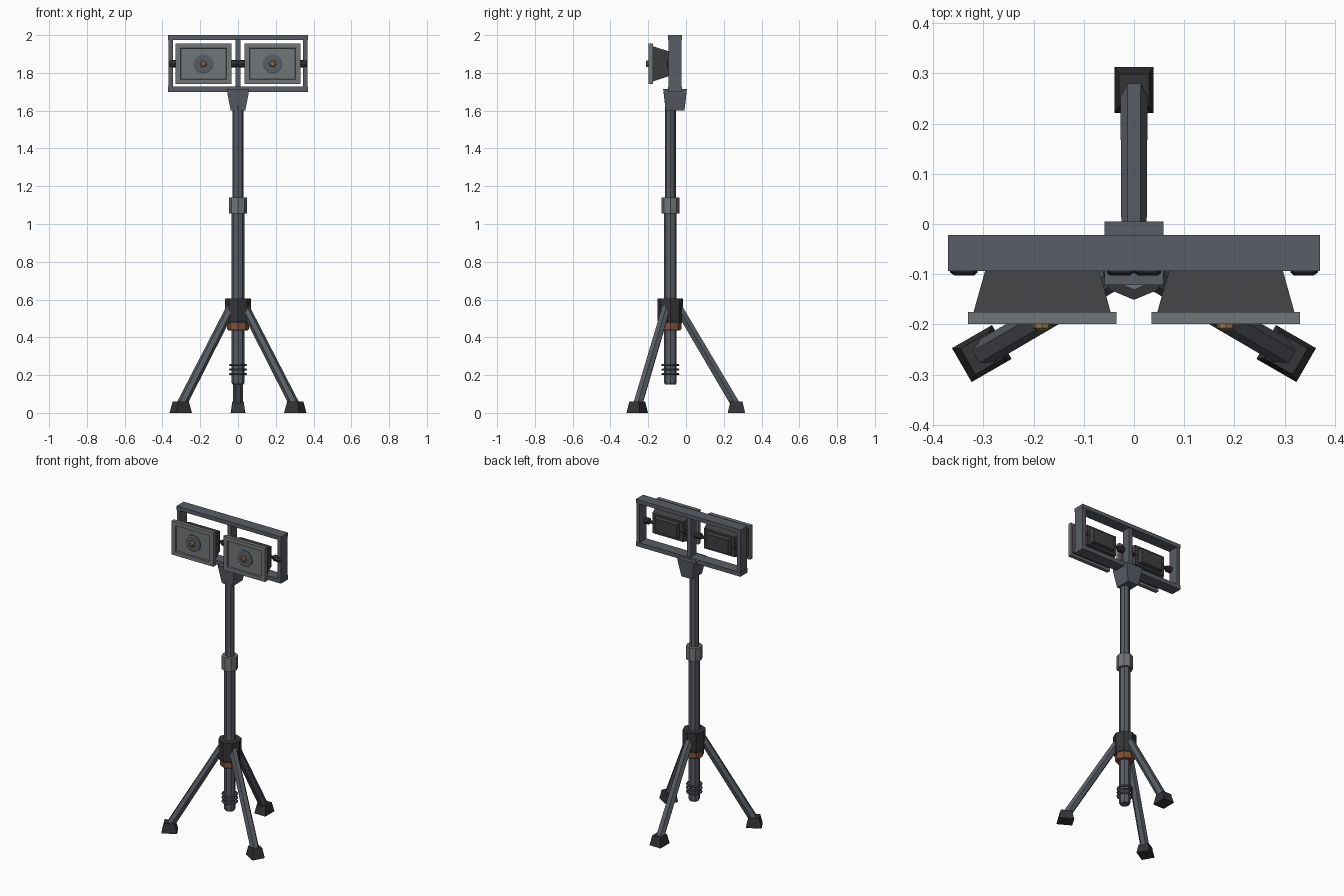
import bpy, bmesh, math
from mathutils import Vector, Matrix

if "Cube" in bpy.data.objects:
    bpy.data.objects.remove(bpy.data.objects["Cube"])

PY = -0.083          # mast centre in y
LX, LZ = 0.183, 1.848  # lamp centre


def mat(name, c):
    m = bpy.data.materials.new(name)
    m.diffuse_color = (*c, 1)
    m.use_nodes = True
    m.node_tree.nodes["Principled BSDF"].inputs["Base Color"].default_value = m.diffuse_color
    return m


STEEL = mat("steel", (0.10, 0.11, 0.13))
DARK = mat("dark_rubber", (0.035, 0.035, 0.04))
HOUSING = mat("dark_housing", (0.05, 0.05, 0.055))
LIGHT = mat("light_grey", (0.17, 0.18, 0.19))
ORANGE = mat("orange", (0.22, 0.08, 0.04))
AMBER = mat("amber", (0.28, 0.16, 0.07))


def finish(name, bm, m):
    bmesh.ops.recalc_face_normals(bm, faces=bm.faces)
    me = bpy.data.meshes.new(name)
    bm.to_mesh(me)
    bm.free()
    ob = bpy.data.objects.new(name, me)
    me.materials.append(m)
    bpy.context.collection.objects.link(ob)
    return ob


def loft(name, rings, m, xf=Matrix()):
    """Skin a stack of equal-length point rings and cap both ends."""
    bm = bmesh.new()
    vs = [[bm.verts.new(xf @ Vector(p)) for p in r] for r in rings]
    n = len(vs[0])
    for a, b in zip(vs, vs[1:]):
        for i in range(n):
            bm.faces.new((a[i], a[(i + 1) % n], b[(i + 1) % n], b[i]))
    bm.faces.new(vs[0])
    bm.faces.new(vs[-1])
    return finish(name, bm, m)


def rect(hx, hy, z):
    return [(-hx, -hy, z), (hx, -hy, z), (hx, hy, z), (-hx, hy, z)]


def ngon(r, z, n=8, off=0.0):
    return [(r * math.cos(off + 2 * math.pi * i / n), r * math.sin(off + 2 * math.pi * i / n), z) for i in range(n)]


def box(name, lo, hi, m):
    lo, hi = Vector(lo), Vector(hi)
    c, h = (lo + hi) / 2, (hi - lo) / 2
    return loft(name, [rect(h.x, h.y, -h.z), rect(h.x, h.y, h.z)], m, Matrix.Translation(c))


def mast(name, prof, m):
    return loft(name, [ngon(r, z) for r, z in prof], m, Matrix.Translation((0, PY, 0)))


# Mast, collars and hub
mast("lower_mast", [(0.028, 0.15), (0.034, 0.16), (0.034, 1.08)], STEEL)
mast("upper_mast", [(0.029, 1.05), (0.029, 1.63)], STEEL)
mast("clamp_collar", [(0.048, 1.055), (0.048, 1.14)], LIGHT)
mast("leg_hub", [(0.062, 0.475), (0.068, 0.49), (0.068, 0.605)], DARK)
mast("orange_ring", [(0.052, 0.435), (0.058, 0.445), (0.058, 0.475)], ORANGE)
for i, z in enumerate((0.205, 0.229, 0.253)):
    bpy.ops.mesh.primitive_torus_add(location=(0, PY, z), major_radius=0.042, minor_radius=0.006,
                                     major_segments=16, minor_segments=6)
    bpy.context.object.name = f"cable_coil_{i}"
    bpy.context.object.data.materials.append(STEEL)

# Three legs with feet
for i, ang in enumerate((90, 210, 330)):
    base = Matrix.Translation((0, PY, 0)) @ Matrix.Rotation(math.radians(ang), 4, 'Z')
    a, b = Vector((0.035, 0, 0.57)), Vector((0.345, 0, 0.045))
    d = b - a
    aim = Matrix.Translation(a) @ Matrix.Rotation(math.atan2(d.x, d.z), 4, 'Y')
    loft(f"leg_{i}", [ngon(0.025, 0, 6, math.pi / 2), ngon(0.027, d.length, 6, math.pi / 2)], STEEL, base @ aim)
    foot = base @ Matrix.Translation((0.35, 0, 0))
    loft(f"foot_{i}", [rect(0.046, 0.039, 0), rect(0.032, 0.030, 0.06)], DARK, foot)

# Tapered bracket under the frame
loft("head_bracket", [rect(0.038, 0.050, 1.60), rect(0.056, 0.060, 1.69), rect(0.059, 0.063, 1.715)],
     STEEL, Matrix.Translation((0, -0.058, 0)))

# Lamp frame
Y0, Y1 = -0.094, -0.022
box("frame_top", (-0.37, Y0, 1.975), (0.37, Y1, 2.0), STEEL)
box("frame_bottom", (-0.37, Y0, 1.70), (0.37, Y1, 1.727), STEEL)
box("frame_centre_post", (-0.013, Y0 + 0.008, 1.72), (0.013, Y1 - 0.008, 1.98), STEEL)
for s in (-1, 1):
    x = sorted((s * 0.345, s * 0.369))
    box("frame_side", (x[0], Y0 + 0.002, 1.72), (x[1], Y1 - 0.002, 1.98), STEEL)

# Two lamps: local +z points forward (-y), local y is up
for s, side in ((-1, "left"), (1, "right")):
    xf = Matrix.Translation((s * LX, 0, LZ)) @ Matrix.Rotation(math.pi / 2, 4, 'X')
    loft(f"{side}_lamp_housing", [rect(0.108, 0.064, 0.075), rect(0.114, 0.067, 0.095),
                                  rect(0.137, 0.094, 0.177)], HOUSING, xf)
    loft(f"{side}_lamp_back_box", [rect(0.076, 0.044, 0.055), rect(0.088, 0.052, 0.08)], HOUSING, xf)
    # Bezel with recessed lens panel
    loft(f"{side}_lamp_bezel", [rect(0.148, 0.108, 0.175), rect(0.148, 0.108, 0.199),
                                rect(0.121, 0.083, 0.199), rect(0.119, 0.081, 0.190)], LIGHT, xf)
    loft(f"{side}_lamp_reflector", [ngon(0.053, 0.185, 12), ngon(0.053, 0.196, 12),
                                    ngon(0.045, 0.199, 12)], STEEL, xf)
    loft(f"{side}_lamp_bulb", [ngon(0.018, 0.19), ngon(0.018, 0.207), ngon(0.011, 0.213)], AMBER, xf)
    # Pivot pins and knobs on both sides of the lamp
    for t in (-1, 1):
        px = Matrix.Translation((s * LX, PY, LZ)) @ Matrix.Rotation(t * math.pi / 2, 4, 'Y')
        loft(f"{side}_pivot_pin", [ngon(0.010, 0.09), ngon(0.010, 0.18)], DARK, px)
        loft(f"{side}_pivot_knob", [ngon(0.014, 0.129), ngon(0.020, 0.136),
                                    ngon(0.020, 0.174), ngon(0.014, 0.183)], DARK, px)
